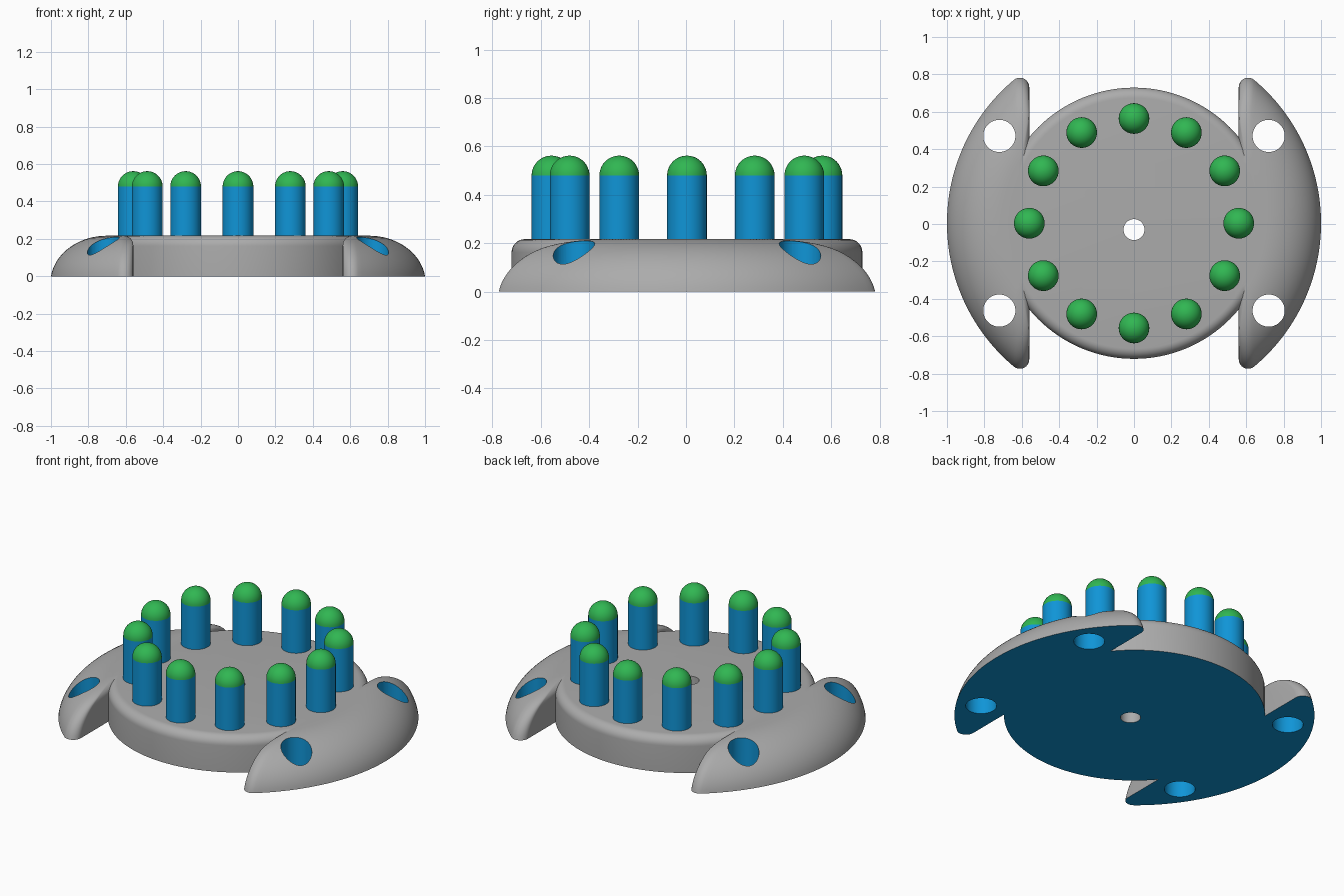
import bpy, bmesh
from math import sin, cos, pi, sqrt, asin, atan2, radians

if "Cube" in bpy.data.objects:
    bpy.data.objects.remove(bpy.data.objects["Cube"])

H = 0.217        # height of the base
Y0 = 0.004       # centre of the ring in y


def material(name, rgb):
    m = bpy.data.materials.new(name)
    m.use_nodes = True
    m.diffuse_color = (*rgb, 1)
    m.node_tree.nodes["Principled BSDF"].inputs["Base Color"].default_value = (*rgb, 1)
    return m


grey = material("grey", (0.41, 0.41, 0.41))
blue = material("blue", (0.005, 0.30, 0.68))
green = material("green", (0.03, 0.47, 0.085))


def loft(name, rings, mats):
    """Skin a stack of closed rings and cap both ends."""
    bm = bmesh.new()
    loops = [[bm.verts.new(p) for p in ring] for ring in rings]
    n = len(loops[0])
    for a, b in zip(loops, loops[1:]):
        for i in range(n):
            j = (i + 1) % n
            bm.faces.new((a[i], a[j], b[j], b[i]))
    bm.faces.new(loops[0])
    bm.faces.new(loops[-1])
    bmesh.ops.recalc_face_normals(bm, faces=bm.faces)
    mesh = bpy.data.meshes.new(name)
    bm.to_mesh(mesh)
    bm.free()
    for m in mats:
        mesh.materials.append(m)
    ob = bpy.data.objects.new(name, mesh)
    bpy.context.collection.objects.link(ob)
    return ob


def circle(x, y, r, z, n):
    return [(x + r * cos(2 * pi * i / n), y + r * sin(2 * pi * i / n), z) for i in range(n)]


def lathe(name, x, y, profile, n, mats):
    return loft(name, [circle(x, y, r, z, n) for r, z in profile], mats)


def activate(ob):
    bpy.ops.object.select_all(action='DESELECT')
    ob.select_set(True)
    bpy.context.view_layer.objects.active = ob


def smooth(ob):
    activate(ob)
    bpy.ops.object.shade_smooth_by_angle(angle=radians(35))


def boolean(ob, other, operation):
    mod = ob.modifiers.new("boolean", 'BOOLEAN')
    mod.operation, mod.solver, mod.object = operation, 'EXACT', other
    activate(ob)
    bpy.ops.object.modifier_apply(modifier=mod.name)
    bpy.data.objects.remove(other)


def wing_ring(side, z, radius, inner, c):
    """Circle segment beyond x = inner, with corners rounded by c."""
    y = sqrt((radius - c) ** 2 - (inner + c) ** 2)
    phi = atan2(y, inner + c)
    pts = []
    for k in range(9):
        a = -pi + (pi - phi) * k / 8
        pts.append((inner + c + c * cos(a), -y + c * sin(a)))
    for k in range(1, 64):
        a = -phi + 2 * phi * k / 64
        pts.append((radius * cos(a), radius * sin(a)))
    for k in range(9):
        a = phi + (pi - phi) * k / 8
        pts.append((inner + c + c * cos(a), y + c * sin(a)))
    return [(side * px, py + Y0, z) for px, py in pts]


def wing(name, side):
    drop, fillet, rings = 0.035, 0.05, []
    start = asin(drop / (H + drop))
    for k in range(19):
        a = start + (pi / 2 - start) * k / 18
        z = (H + drop) * sin(a) - drop
        radius = 0.7 + 0.3 * cos(a) / cos(start)
        t = max(0, z - H + fillet) / fillet
        inner = 0.56 + fillet * (1 - sqrt(max(0, 1 - t * t)))
        c = 0.002 + 0.048 * max(0, 1 - (z / H) ** 2) ** 0.25
        rings.append(wing_ring(side, z, radius, inner, c))
    return loft(name, rings, [grey, blue])


# Round base with a softened top rim
R, f = 0.725, 0.055
rim = [(R - f + f * cos(a), H - f + f * sin(a)) for a in (pi / 2 * k / 8 for k in range(9))]
base = lathe("base", 0, Y0, [(R, 0)] + rim, 128, [grey, blue])

# Side wings fused to the base
for side in (1, -1):
    boolean(base, wing("wing", side), 'UNION')

# Bolt holes through the wings and one hole near the centre
bolts = [(sx * 0.72, sy * 0.467 + Y0) for sx in (1, -1) for sy in (1, -1)]
for x, y, r in [(*b, 0.086) for b in bolts] + [(0, -0.03, 0.056)]:
    boolean(base, lathe("cutter", x, y, [(r, -0.1), (r, 0.5)], 48, [grey, blue]), 'DIFFERENCE')

# Blue underside and bolt hole walls
for p in base.data.polygons:
    in_bolt = any((p.center.x - x) ** 2 + (p.center.y - y) ** 2 < 0.09 ** 2 for x, y in bolts)
    p.material_index = int(p.normal.z < -0.9 or (in_bolt and abs(p.normal.z) < 0.05))
smooth(base)

# Ring of twelve pegs with domed tips
r, top = 0.082, 0.48
for i in range(12):
    a = 2 * pi * i / 12
    x, y = 0.56 * cos(a), 0.56 * sin(a) + Y0
    smooth(lathe(f"peg_{i + 1}", x, y, [(r, H - 0.01), (r, top)], 40, [blue]))
    dome = [(r * cos(t), top + r * sin(t)) for t in (pi / 2 * k / 12.1 for k in range(13))]
    smooth(lathe(f"peg_tip_{i + 1}", x, y, dome, 40, [green]))
